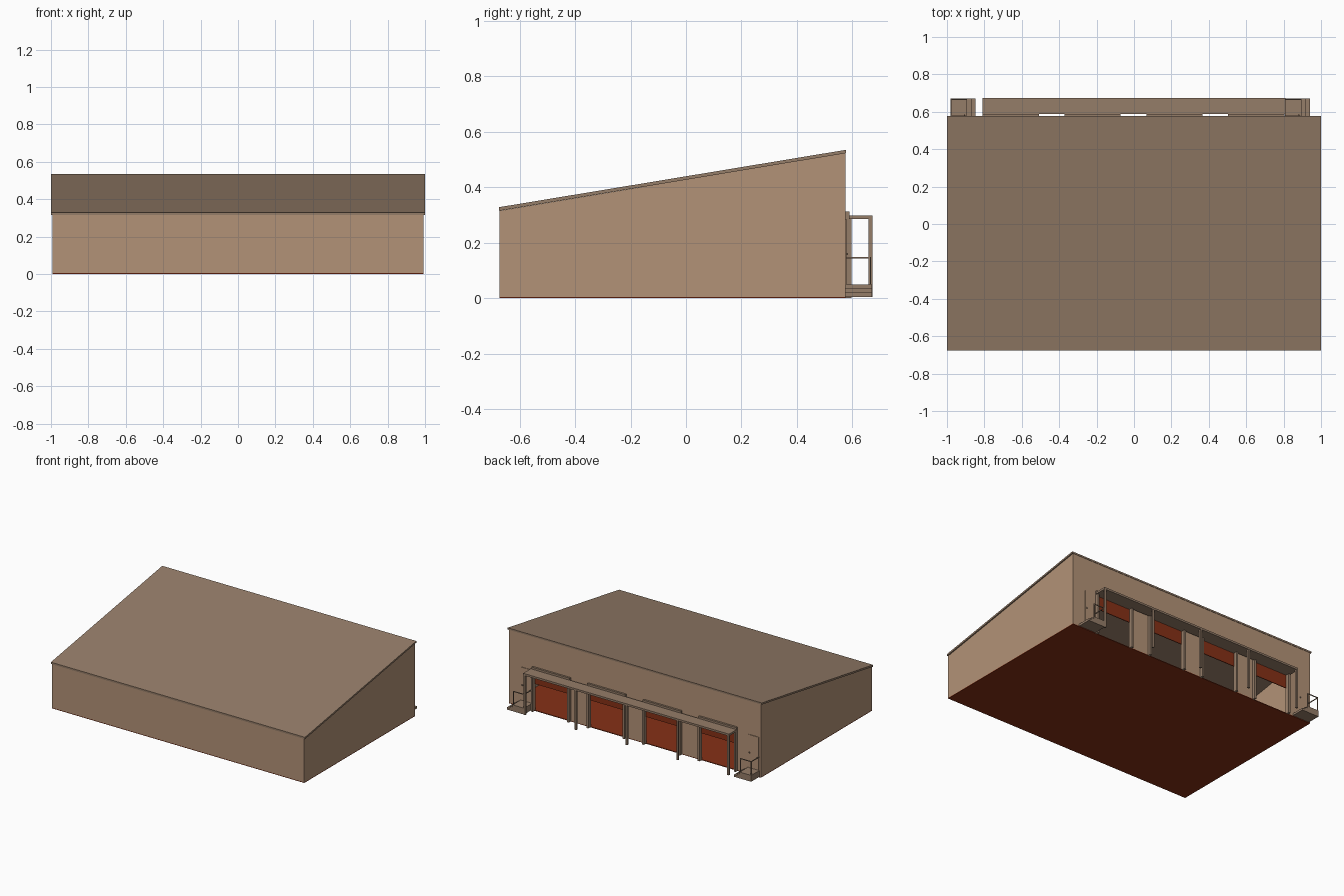
import bpy, bmesh

if "Cube" in bpy.data.objects:
    bpy.data.objects.remove(bpy.data.objects["Cube"])


def material(name, color):
    m = bpy.data.materials.new(name)
    m.diffuse_color = (*color, 1)
    m.use_nodes = True
    m.node_tree.nodes["Principled BSDF"].inputs["Base Color"].default_value = m.diffuse_color
    return m


TAN = material("tan_wall", (0.45, 0.29, 0.185))
BROWN = material("brown_trim", (0.30, 0.205, 0.14))
RED = material("dark_red", (0.24, 0.03, 0.008))


def finish(name, bm, mat):
    bmesh.ops.recalc_face_normals(bm, faces=bm.faces)
    me = bpy.data.meshes.new(name)
    bm.to_mesh(me)
    bm.free()
    me.materials.append(mat)
    ob = bpy.data.objects.new(name, me)
    bpy.context.collection.objects.link(ob)
    return ob


def boxes(name, mat, *spans):
    """One object made of boxes given as (x0, x1, y0, y1, z0, z1)."""
    bm = bmesh.new()
    for x0, x1, y0, y1, z0, z1 in spans:
        verts = bmesh.ops.create_cube(bm, size=1)["verts"]
        for v in verts:
            v.co = (x1 if v.co.x > 0 else x0,
                    y1 if v.co.y > 0 else y0,
                    z1 if v.co.z > 0 else z0)
    return finish(name, bm, mat)


def extrude_x(name, mat, profile, x0, x1):
    """Extrude a (y, z) profile along x."""
    bm = bmesh.new()
    face = bm.faces.new([bm.verts.new((x0, y, z)) for y, z in profile])
    ext = bmesh.ops.extrude_face_region(bm, geom=[face])["geom"]
    moved = [g for g in ext if isinstance(g, bmesh.types.BMVert)]
    bmesh.ops.translate(bm, verts=moved, vec=(x1 - x0, 0, 0))
    return finish(name, bm, mat)


FRONT, BACK, W, T = -0.672, 0.575, 0.992, 0.008
Z_LOW, Z_HIGH = 0.315, 0.523

# Shell: floor, sloped roof, side and front walls
boxes("floor", RED, (-W, W, FRONT, BACK, 0, 0.005))
extrude_x("roof", BROWN, [(FRONT - 0.003, Z_LOW), (BACK + 0.002, Z_HIGH),
                          (BACK + 0.002, 0.535), (FRONT - 0.003, 0.328)], -1, 1)
side = [(FRONT, 0.005), (BACK, 0.005), (BACK, Z_HIGH), (FRONT, Z_LOW)]
extrude_x("right_wall", TAN, side, W - T, W)
extrude_x("left_wall", TAN, side, -W, -W + T)
boxes("front_wall", TAN, (-W + T, W - T, FRONT, FRONT + T, 0.005, Z_LOW))

# Back wall: piers between the four dock openings, and a header above
centers = [-0.659 + 0.4375 * i for i in range(4)]
HALF, DOOR_TOP = 0.135, 0.285
edges = [-W + T] + [c + s * HALF for c in centers for s in (-1, 1)] + [W - T]
piers = [(edges[i], edges[i + 1], BACK - T, BACK, 0.005, DOOR_TOP)
         for i in range(0, len(edges), 2)]
boxes("back_wall", TAN, *piers,
      (-W + T, W - T, BACK - T, BACK, DOOR_TOP, Z_HIGH))

# Dock doors: half-raised panel, jambs and lintel
for i, c in enumerate(centers):
    boxes(f"dock_door_{i + 1}", RED,
          (c - HALF, c + HALF, BACK - T, BACK - 0.003, 0.19, DOOR_TOP))
    boxes(f"dock_frame_{i + 1}", BROWN,
          (c - 0.15, c - HALF, BACK, 0.597, 0, DOOR_TOP),
          (c + HALF, c + 0.15, BACK, 0.597, 0, DOOR_TOP),
          (c - 0.15, c + 0.15, BACK, 0.589, DOOR_TOP, 0.313))

# Canopy on slim posts
boxes("canopy", BROWN, (-0.81, 0.81, 0.587, 0.673, 0.285, 0.299))
for i in range(5):
    x = -0.802 + 0.401 * i
    boxes(f"canopy_post_{i + 1}", BROWN,
          (x - 0.007, x + 0.007, 0.659, 0.672, 0.005, 0.285))

# Side entrances: steps descending to +x, railing, door with handle
for side_name, x in (("left", -0.982), ("right", 0.806)):
    boxes(side_name + "_steps", BROWN,
          (x, x + 0.09, BACK, 0.67, 0.005, 0.05),
          (x + 0.09, x + 0.112, BACK, 0.67, 0.005, 0.035),
          (x + 0.112, x + 0.135, BACK, 0.67, 0.005, 0.02))
    boxes(side_name + "_railing", BROWN,
          (x, x + 0.005, 0.663, 0.668, 0.05, 0.147),
          (x + 0.083, x + 0.088, 0.663, 0.668, 0.05, 0.147),
          (x, x + 0.088, 0.663, 0.668, 0.143, 0.148),
          (x, x + 0.005, BACK, 0.668, 0.143, 0.148))
    boxes(side_name + "_door", TAN,
          (x + 0.005, x + 0.085, BACK, 0.579, 0.05, 0.285))
    boxes(side_name + "_door_handle", BROWN,
          (x + 0.072, x + 0.079, 0.579, 0.585, 0.155, 0.163))
